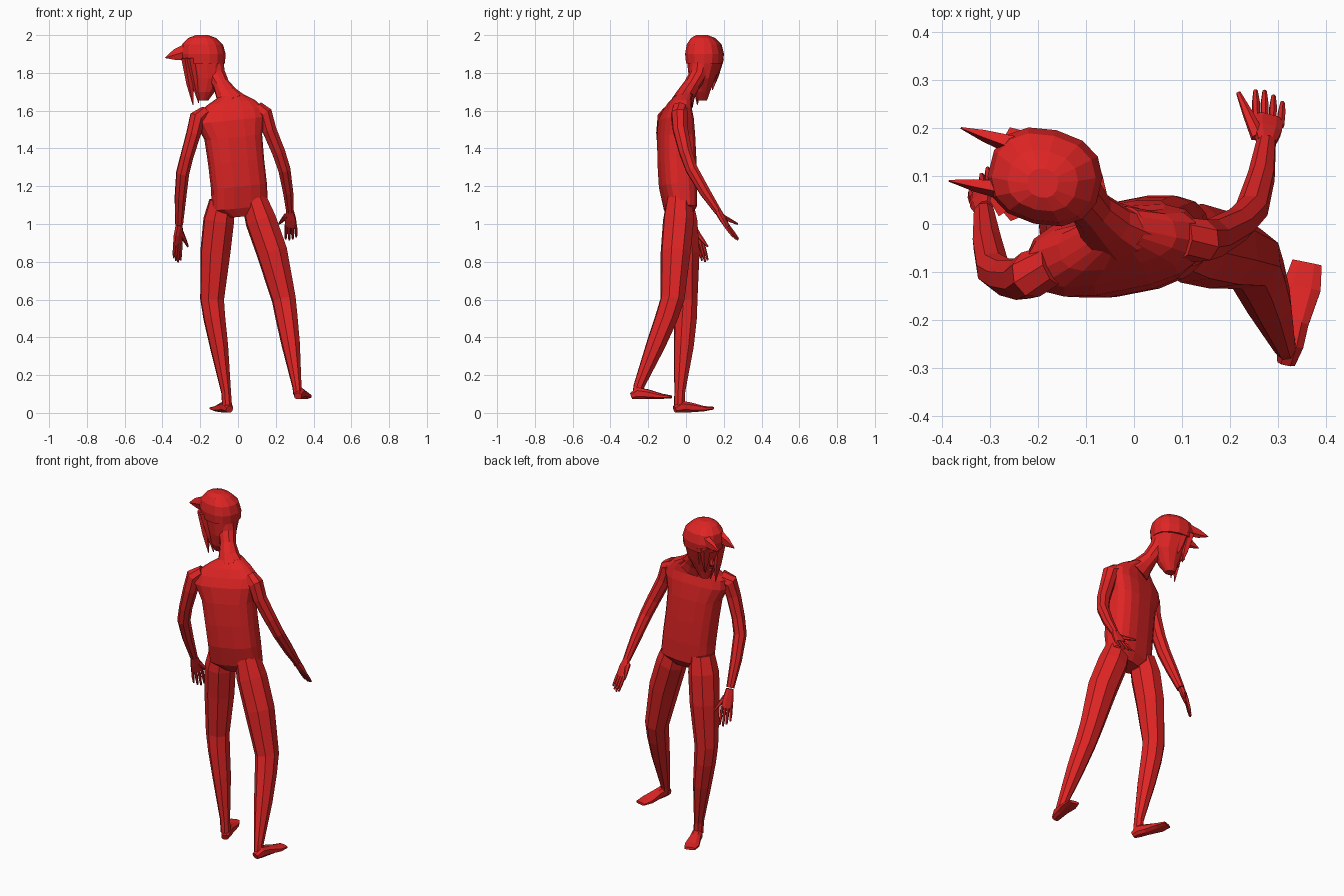
import bpy, bmesh, math
from mathutils import Vector as V

red = bpy.data.materials.new("red")
red.diffuse_color = (0.74, 0.018, 0.018, 1)


def loft(name, stations, side, n=8, boxy=1.0, level=False, phase=0.5):
    """Skin rings; station = (x, y, z, half width along side, half depth)."""
    bm = bmesh.new()
    pts = [V(s[:3]) for s in stations]
    rings = []
    for i, s in enumerate(stations):
        t = pts[min(i + 1, len(pts) - 1)] - pts[max(i - 1, 0)]
        if level:
            t = V((0, 0, 1))
        t.normalize()
        a = V(side)
        b = t.cross(a).normalized()
        if not level:
            a = b.cross(t).normalized()
        ring = []
        for k in range(n):
            w = 2 * math.pi * (k + phase) / n
            c, d = math.cos(w), math.sin(w)
            c = math.copysign(abs(c) ** boxy, c)
            d = math.copysign(abs(d) ** boxy, d)
            ring.append(bm.verts.new(pts[i] + a * c * s[3] + b * d * s[4]))
        rings.append(ring)
    for p, q in zip(rings, rings[1:]):
        for k in range(n):
            bm.faces.new((p[k], p[(k + 1) % n], q[(k + 1) % n], q[k]))
    bm.faces.new(rings[0])
    bm.faces.new(rings[-1])
    bmesh.ops.recalc_face_normals(bm, faces=bm.faces)
    me = bpy.data.meshes.new(name)
    bm.to_mesh(me)
    bm.free()
    me.materials.append(red)
    ob = bpy.data.objects.new(name, me)
    bpy.context.collection.objects.link(ob)
    return ob


def spike(name, base, tip, side, w, d, tip_w=0.002):
    mid = V(base).lerp(V(tip), 0.55)
    return loft(name, [(*base, w, d), (*mid, w * 0.62, d * 0.7), (*tip, tip_w, tip_w)], side, 5)


def hand(name, wrist, knuckle, tip, side, thumb_base, thumb_tip):
    """Flat palm, four tapered fingers and a thumb."""
    w, k, t, s = V(wrist), V(knuckle), V(tip), V(side).normalized()
    m = w.lerp(k, 0.5)
    loft(name + "_palm", [(*w, .02, .017), (*m, .031, .016), (*k, .033, .011)], side, 8, .8)
    for i, length in enumerate((0.82, 0.97, 1.05, 0.95)):
        off = s * (-0.026 + 0.0175 * i)
        root = k + off - (t - k) * 0.15
        end = k + off * 1.12 + (t - k) * length
        mid = root.lerp(end, 0.6)
        loft(f"{name}_finger_{i + 1}", [(*root, .0085, .0085), (*mid, .0085, .008), (*end, .005, .005)], side, 6)
    b, e = V(thumb_base), V(thumb_tip)
    loft(name + "_thumb", [(*b, .016, .014), (*b.lerp(e, .55), .011, .01), (*e, .005, .005)], side, 6)


# Torso, twisted and leaning towards the lower shoulder
loft("torso", [
    (.02, -.03, 1.04, .07, .05),
    (.01, -.03, 1.085, .150, .080),
    (.005, -.042, 1.20, .148, .096),
    (-.01, -.048, 1.33, .148, .098),
    (-.025, -.052, 1.46, .153, .095),
    (-.04, -.055, 1.55, .185, .085),
    (-.042, -.05, 1.60, .180, .068),
    (-.035, -.035, 1.645, .125, .055),
    (-.035, -.01, 1.685, .055, .045)], (.975, .19, .10), 16, .72, True)

# Neck and head; the face is turned towards -x
FACE = (-.97, .24, 0)
SIDE = (.24, .97, 0)
loft("neck", [
    (-.035, -.02, 1.64, .085, .06),
    (-.06, .0, 1.685, .06, .05),
    (-.088, .03, 1.735, .045, .043),
    (-.115, .065, 1.79, .05, .048),
    (-.135, .08, 1.86, .06, .06)], (1, 0, 0), 10)
loft("head", [
    (-.185, .085, 1.655, .028, .026),
    (-.175, .08, 1.70, .052, .046),
    (-.165, .085, 1.77, .082, .068),
    (-.175, .095, 1.85, .102, .086),
    (-.18, .095, 1.92, .105, .088)], FACE, 12, .9, True)
loft("hair_cap", [
    (-.182, .098, 1.85, .112, .095),
    (-.185, .098, 1.90, .119, .100),
    (-.188, .096, 1.95, .108, .090),
    (-.19, .09, 1.985, .073, .062),
    (-.19, .085, 2.0, .032, .03)], FACE, 14, .85, True)
loft("nose", [(-.24, .105, 1.80, .008, .01), (-.25, .108, 1.755, .018, .014),
              (-.235, .104, 1.74, .006, .008)], FACE, 6)
loft("mouth", [(-.215, .075, 1.71, .012, .008), (-.225, .098, 1.71, .018, .011),
               (-.208, .118, 1.71, .012, .008)], FACE, 6)

# Forehead spikes and hanging locks
spike("upper_spike", (-.25, .165, 1.915), (-.36, .20, 1.895), SIDE, .022, .04)
spike("lower_spike", (-.265, .07, 1.915), (-.385, .09, 1.88), SIDE, .022, .045)
spike("long_lock", (-.272, .055, 1.88), (-.238, .06, 1.63), SIDE, .04, .028)
spike("inner_lock", (-.25, .035, 1.88), (-.208, .065, 1.64), SIDE, .03, .03)
spike("short_lock", (-.25, .17, 1.88), (-.225, .14, 1.71), SIDE, .035, .028)
spike("rear_lock", (-.20, .18, 1.88), (-.19, .145, 1.75), SIDE, .02, .035)

# Arms
loft("left_arm", [
    (-.17, -.085, 1.585, .04, .045),
    (-.215, -.105, 1.56, .046, .05),
    (-.235, -.115, 1.48, .040, .045),
    (-.27, -.11, 1.36, .036, .04),
    (-.293, -.095, 1.27, .036, .038),
    (-.305, -.04, 1.14, .032, .032),
    (-.312, .025, 1.0, .022, .022)], (1, .1, 0))
loft("right_arm", [
    (.10, -.03, 1.61, .04, .045),
    (.14, -.035, 1.585, .044, .046),
    (.165, -.03, 1.50, .040, .042),
    (.215, -.002, 1.38, .038, .036),
    (.245, .03, 1.29, .035, .034),
    (.265, .10, 1.17, .029, .03),
    (.275, .17, 1.065, .021, .02)], (1, .1, 0))
hand("left_hand", (-.312, .03, .995), (-.319, .07, .895), (-.323, .093, .803),
     (.6, .75, 0), (-.302, .055, .955), (-.265, .115, .88))
hand("right_hand", (.275, .168, 1.07), (.28, .22, .985), (.281, .27, .918),
     (-.95, .3, 0), (.258, .182, 1.045), (.217, .273, 1.0))

# Legs
loft("left_leg", [
    (-.085, -.03, 1.12, .07, .07),
    (-.102, -.022, 1.02, .085, .085),
    (-.12, -.005, .85, .083, .08),
    (-.137, .003, .60, .066, .06),
    (-.125, -.002, .50, .060, .062),
    (-.10, -.012, .35, .050, .055),
    (-.063, -.033, .11, .027, .03),
    (-.058, -.035, .04, .027, .03)], (1, .1, 0))
loft("right_leg", [
    (.085, -.035, 1.13, .07, .07),
    (.12, -.04, 1.02, .085, .085),
    (.18, -.055, .85, .085, .082),
    (.243, -.072, .60, .066, .066),
    (.258, -.105, .50, .060, .062),
    (.28, -.16, .36, .050, .053),
    (.312, -.25, .14, .025, .03),
    (.316, -.257, .10, .024, .028)], (1, .1, 0))

# Feet: heel to toe wedges
for name, heel, toe in (("left_foot", (-.045, -.06, .0), (-.122, .138, .017)),
                        ("right_foot", (.317, -.288, .07), (.36, -.08, .077))):
    h, t = V(heel), V(toe)
    run = t - h
    side = V((run.y, -run.x, 0)).normalized()
    st = []
    for f, w, d in ((0, .02, .019), (.18, .03, .033), (.4, .031, .028), (.75, .042, .015), (1, .033, .008)):
        p = h + V((run.x, run.y, 0)) * f
        z = heel[2] + d + (toe[2] - heel[2]) * f ** 3
        st.append((p.x, p.y, z, w, d))
    loft(name, st, side, 8, .8)
